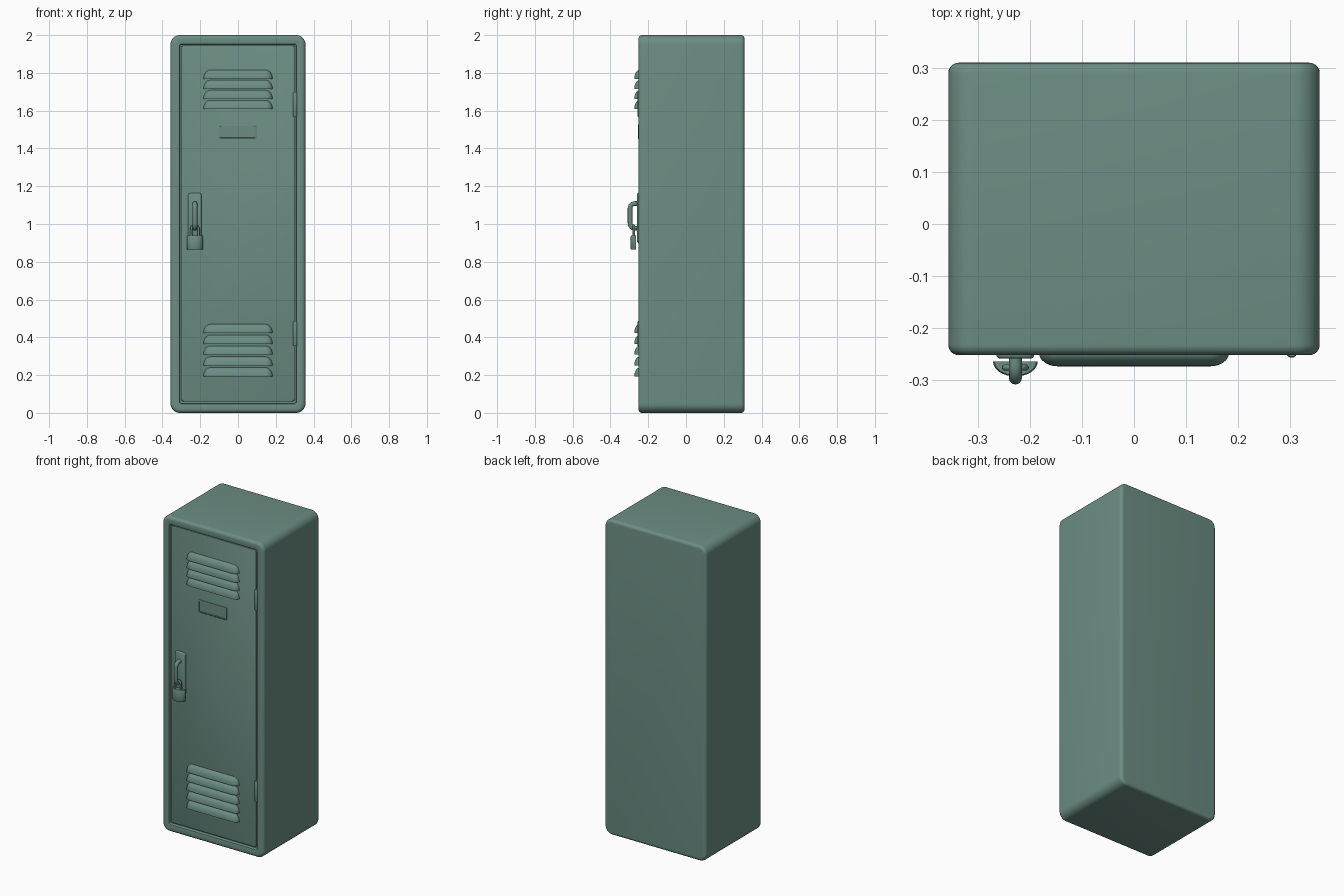
import bpy, bmesh, math
from math import sin, cos, pi

if "Cube" in bpy.data.objects:
    bpy.data.objects.remove(bpy.data.objects["Cube"])

green = bpy.data.materials.new("sage_green_paint")
green.diffuse_color = (0.150, 0.270, 0.230, 1)
green.use_nodes = True
green.node_tree.nodes["Principled BSDF"].inputs["Base Color"].default_value = green.diffuse_color


def finish(obj, angle=35):
    obj.data.materials.clear()
    obj.data.materials.append(green)
    bpy.ops.object.select_all(action='DESELECT')
    obj.select_set(True)
    bpy.context.view_layer.objects.active = obj
    bpy.ops.object.shade_smooth_by_angle(angle=math.radians(angle))
    return obj


def from_bmesh(name, bm, angle=35):
    bmesh.ops.recalc_face_normals(bm, faces=bm.faces)
    mesh = bpy.data.meshes.new(name)
    bm.to_mesh(mesh)
    bm.free()
    obj = bpy.data.objects.new(name, mesh)
    bpy.context.collection.objects.link(obj)
    return finish(obj, angle)


def panel(name, cx, cz, hw, hh, r, profile, angle=35):
    """Stack of rounded rectangles facing -y; profile is (inset, y) from back to front."""
    bm = bmesh.new()
    rings = []
    for inset, y in profile:
        w, h, rr = hw - inset, hh - inset, max(r - inset, 0.006)
        ring = []
        for k, (sx, sz) in enumerate([(1, 1), (-1, 1), (-1, -1), (1, -1)]):
            for i in range(9):
                a = (k + i / 8) * pi / 2
                ring.append(bm.verts.new((cx + sx * (w - rr) + rr * cos(a), y,
                                          cz + sz * (h - rr) + rr * sin(a))))
        rings.append(ring)
    for a, b in zip(rings, rings[1:]):
        for i in range(len(a)):
            j = (i + 1) % len(a)
            bm.faces.new((a[i], a[j], b[j], b[i]))
    bm.faces.new(rings[0])
    bm.faces.new(rings[-1])
    return from_bmesh(name, bm, angle)


def hull(name, points, angle=35):
    bm = bmesh.new()
    for p in points:
        bm.verts.new(p)
    bmesh.ops.remove_doubles(bm, verts=bm.verts, dist=1e-5)
    res = bmesh.ops.convex_hull(bm, input=bm.verts)
    loose = [v for v in bm.verts if not v.link_faces]
    bmesh.ops.delete(bm, geom=loose, context='VERTS')
    return from_bmesh(name, bm, angle)


def tube(name, path, radius):
    cu = bpy.data.curves.new(name, 'CURVE')
    cu.dimensions = '3D'
    cu.bevel_depth = radius
    cu.bevel_resolution = 4
    cu.use_fill_caps = True
    sp = cu.splines.new('POLY')
    sp.points.add(len(path) - 1)
    for p, co in zip(sp.points, path):
        p.co = (*co, 1)
    obj = bpy.data.objects.new(name, cu)
    bpy.context.collection.objects.link(obj)
    bpy.ops.object.select_all(action='DESELECT')
    obj.select_set(True)
    bpy.context.view_layer.objects.active = obj
    bpy.ops.object.convert(target='MESH')
    return finish(bpy.context.view_layer.objects.active, 50)


# Cabinet body: rounded box with a shallow door opening in the front
R = 0.02
arc = [i * pi / 12 for i in range(7)]
body = [(R * (1 - sin(a)), 0.31 - R * (1 - cos(a))) for a in arc]
body += [(R * (1 - cos(a)), -0.252 + R * (1 - sin(a))) for a in arc]
body += [(0.043, -0.252), (0.048, -0.2505), (0.051, -0.246), (0.051, -0.232)]
panel("cabinet_body", 0, 1.0, 0.357, 1.0, 0.05, body)

# Door, set in with a thin gap
panel("door", 0, 1.003, 0.300, 0.943, 0.014,
      [(0, -0.230), (0, -0.242), (0.0015, -0.2455), (0.005, -0.247)])


# Louvred vents: hoods with rounded ends and flat undersides
def louver(name, zb, h=0.047, depth=0.027, c=0.147, r=0.036):
    pts = []
    for s in (-1, 1):
        for i in range(9):
            f = i * pi / 16
            for j in range(9):
                t = j * pi / 16
                pts.append((s * (c + r * cos(f) * cos(t)), -0.2465 - depth * sin(t),
                            zb + h * sin(f) * cos(t)))
    hull(name, pts)


for i in range(4):
    louver(f"upper_vent_{i + 1}", 1.608 + i * 0.0535)
for i in range(5):
    louver(f"lower_vent_{i + 1}", 0.193 + i * 0.0575)

# Card holder with a shallow framed recess
panel("card_holder", -0.003, 1.488, 0.100, 0.039, 0.006,
      [(0, -0.245), (0, -0.252), (0.002, -0.2535), (0.007, -0.2535), (0.008, -0.2505)])

# Hinges
for label, z in (("upper", 1.633), ("lower", 0.42)):
    hull(f"{label}_hinge", [(0.303 + rr * cos(a), -0.246 + rr * sin(a), z + dz)
                            for rr, dz in ((0.011, 0.062), (0.009, 0.066),
                                           (0.011, -0.062), (0.009, -0.066))
                            for a in [k * pi / 8 for k in range(16)]])

# Latch plate
HX = -0.228
panel("latch_plate", HX, 1.032, 0.036, 0.132, 0.015,
      [(0, -0.245), (0, -0.254), (0.002, -0.257), (0.006, -0.259)])

# Pull handle: D-shaped bar
Y0, YF, ZT, ZB, BR = -0.25, -0.296, 1.108, 0.978, 0.025
path = [(HX, Y0, ZT)]
for i in range(7):
    a = i * pi / 12
    path.append((HX, YF + BR - BR * sin(a), ZT - BR + BR * cos(a)))
for i in range(7):
    a = i * pi / 12
    path.append((HX, YF + BR - BR * cos(a), ZB + BR - BR * sin(a)))
path.append((HX, Y0, ZB))
tube("pull_handle", path, 0.0125)

# Padlock: shackle around the handle and a body with a bowed front
shackle = [(HX + 0.02, -0.276, 0.92)]
shackle += [(HX + 0.02 * cos(i * pi / 12), -0.276, 0.972 + 0.02 * sin(i * pi / 12))
            for i in range(13)]
shackle += [(HX - 0.02, -0.276, 0.92)]
tube("padlock_shackle", shackle, 0.006)
hull("padlock_body", [(HX + 0.043 * s * cos(a), -0.264 - 0.006 * (a is None) - 0.029 * s * sin(a), z)
                      for s, z in ((0.93, 0.864), (1, 0.869), (1, 0.933), (0.93, 0.938))
                      for a in [k * pi / 16 for k in range(17)]])
